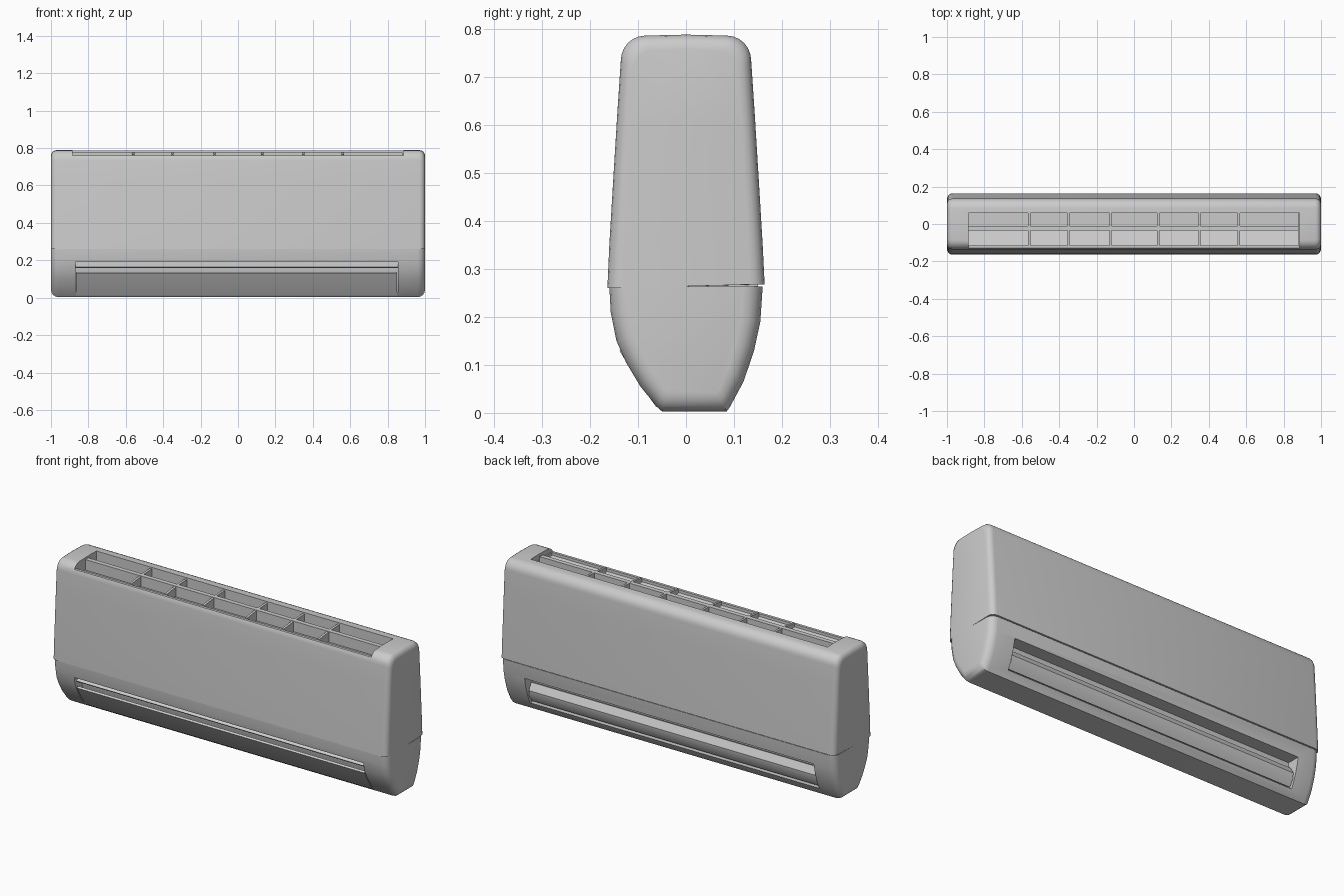
import bpy, bmesh, math

if "Cube" in bpy.data.objects:
    bpy.data.objects.remove(bpy.data.objects["Cube"])

mat = bpy.data.materials.new("light grey plastic")
mat.diffuse_color = (0.6, 0.6, 0.6, 1)
mat.use_nodes = True
mat.node_tree.nodes["Principled BSDF"].inputs["Base Color"].default_value = mat.diffuse_color


def finish(bm, name):
    bmesh.ops.recalc_face_normals(bm, faces=bm.faces[:])
    me = bpy.data.meshes.new(name)
    bm.to_mesh(me)
    bm.free()
    me.materials.append(mat)
    ob = bpy.data.objects.new(name, me)
    bpy.context.collection.objects.link(ob)
    return ob


def loft(name, sections):
    """Skin equal-length loops of 3D points and cap both ends."""
    bm = bmesh.new()
    rings = [[bm.verts.new(p) for p in s] for s in sections]
    n = len(rings[0])
    for a, b in zip(rings, rings[1:]):
        for i in range(n):
            j = (i + 1) % n
            bm.faces.new((a[i], a[j], b[j], b[i]))
    bm.faces.new(rings[0])
    bm.faces.new(rings[-1])
    return finish(bm, name)


def prism(name, prof, x0, x1):
    return loft(name, [[(x, y, z) for y, z in prof] for x in (x0, x1)])


def box(name, x0, x1, y0, y1, z0, z1):
    return prism(name, [(y0, z0), (y1, z0), (y1, z1), (y0, z1)], x0, x1)


def shell(name, prof, seam, r, zspan):
    """Long body with rounded ends; the profile shrinks towards the seam."""
    secs = []
    steps = [math.radians(a) for a in (0, 22.5, 45, 67.5, 90)]
    ends = [(1 - r * (1 - math.cos(a)), r * (1 - math.sin(a))) for a in reversed(steps)]
    ends = ends[::-1]
    for x, d in [(-x, d) for x, d in ends] + ends[::-1]:
        sy, sz = 1 - d / 0.16, 1 - d / zspan
        secs.append([(x, y * sy, seam + (z - seam) * sz) for y, z in prof])
    return loft(name, secs)


def cut(ob, cutter):
    m = ob.modifiers.new("cut", 'BOOLEAN')
    m.operation, m.object, m.solver = 'DIFFERENCE', cutter, 'EXACT'
    bpy.context.view_layer.objects.active = ob
    bpy.ops.object.modifier_apply(modifier=m.name)
    bpy.data.objects.remove(cutter)


def arc(cy, cz, ry, rz, a0, a1, n=6):
    return [(cy + ry * math.cos(math.radians(a0 + (a1 - a0) * i / n)),
             cz + rz * math.sin(math.radians(a0 + (a1 - a0) * i / n))) for i in range(n + 1)]


# Upper housing
upper_prof = [(-0.164, 0.26), (0.164, 0.268), (0.160, 0.35), (0.151, 0.5), (0.143, 0.63)]
upper_prof += arc(0.085, 0.735, 0.051, 0.052, 0, 90)
upper_prof += [(0, 0.789)]
upper_prof += arc(-0.085, 0.735, 0.051, 0.052, 90, 180)
upper_prof += [(-0.143, 0.63), (-0.151, 0.5), (-0.160, 0.35)]
upper = shell("upper_housing", upper_prof, 0.265, 0.03, 0.52)

# Intake grille: lowered front lip, then two rows of pockets between ribs
cut(upper, box("lip_cutter", -0.885, 0.885, -0.3, 0.058, 0.76, 0.9))
cut(upper, box("rear_pocket_cutter", -0.885, 0.88, -0.01, 0.058, 0.70, 0.9))
cut(upper, prism("front_pocket_cutter",
                 [(-0.115, 0.745), (-0.035, 0.72), (-0.035, 0.9), (-0.115, 0.9)], -0.885, 0.88))
box("grille_rail", -0.885, 0.88, -0.035, -0.01, 0.755, 0.777)
for x in (-0.56, -0.35, -0.125, 0.13, 0.35, 0.56):
    prism("grille_rib", [(-0.115, 0.72), (0.06, 0.69), (0.06, 0.78), (-0.02, 0.777), (-0.115, 0.765)],
          x - 0.006, x + 0.006)

# Lower housing with an outlet slot on each long side
lower_prof = [(-0.160, 0.264), (-0.157, 0.21), (-0.145, 0.15), (-0.125, 0.105), (-0.095, 0.055),
              (-0.06, 0.012), (-0.05, 0.003), (0.085, 0.003), (0.092, 0.013), (0.12, 0.065),
              (0.142, 0.13), (0.155, 0.19), (0.160, 0.264)]
lower = shell("lower_housing", lower_prof, 0.265, 0.04, 0.265)
cut(lower, prism("front_slot_cutter", [(-0.3, 0.19), (-0.085, 0.19), (-0.085, 0.12), (-0.04, 0.03), (-0.3, 0.03)],
                 -0.87, 0.855))
cut(lower, prism("rear_slot_cutter", [(0.3, 0.19), (0.085, 0.19), (0.085, 0.12), (0.075, 0.04), (0.3, 0.04)],
                 -0.87, 0.855))
# Recessed seam core between the two housings
box("seam_core", -0.985, 0.985, -0.15, 0.15, 0.255, 0.28)

# Front flap, front guide vane, rear curved vane
prism("front_flap", [(-0.139, 0.13), (-0.13, 0.137), (-0.085, 0.075), (-0.05, 0.02), (-0.062, 0.012),
                     (-0.10, 0.065)], -0.865, 0.85)
prism("front_guide_vane", [(-0.135, 0.165), (-0.10, 0.19), (-0.085, 0.19), (-0.128, 0.158)], -0.87, 0.855)
prism("rear_vane", [(0.095, 0.15), (0.105, 0.152), (0.126, 0.115), (0.122, 0.085), (0.10, 0.05),
                    (0.09, 0.055), (0.108, 0.09), (0.11, 0.115)], -0.865, 0.85)

# Smooth shading on the rounded parts
for ob in bpy.context.collection.objects:
    bpy.ops.object.select_all(action='DESELECT')
    ob.select_set(True)
    bpy.context.view_layer.objects.active = ob
    bpy.ops.object.shade_smooth_by_angle(angle=math.radians(32))
